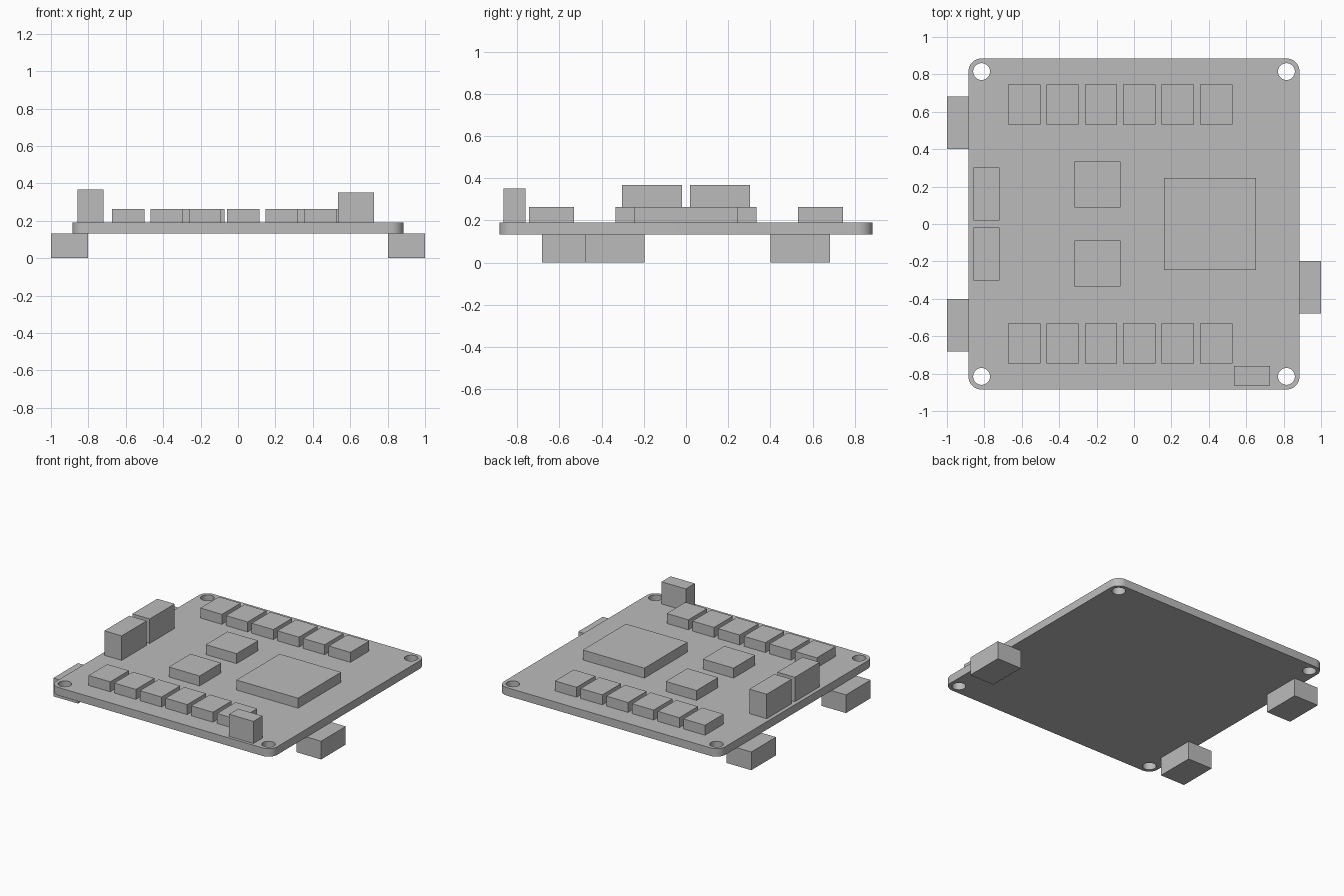
import bpy, bmesh
from math import pi, sin, cos
from mathutils import Vector

cube = bpy.data.objects.get("Cube")
if cube:
    bpy.data.objects.remove(cube, do_unlink=True)

grey = bpy.data.materials.new("plain grey")
grey.use_nodes = True
COLOUR = (0.5, 0.5, 0.5, 1)
grey.diffuse_color = COLOUR
grey.node_tree.nodes["Principled BSDF"].inputs["Base Color"].default_value = COLOUR

BOTTOM, TOP = 0.132, 0.19    # faces of the board
HALF, CORNER = 0.885, 0.07   # board half width and corner radius
HOLE_POS, HOLE_R = 0.815, 0.045
CHIP_TOP = 0.262


def add_object(name, bm):
    mesh = bpy.data.meshes.new(name)
    bmesh.ops.recalc_face_normals(bm, faces=bm.faces)
    bm.to_mesh(mesh)
    bm.free()
    mesh.materials.append(grey)
    obj = bpy.data.objects.new(name, mesh)
    bpy.context.collection.objects.link(obj)
    return obj


def box(name, x, y, z):
    """Box between the (low, high) limits on each axis."""
    bm = bmesh.new()
    bmesh.ops.create_cube(bm, size=1)
    spans = (x, y, z)
    bmesh.ops.scale(bm, vec=[b - a for a, b in spans], verts=bm.verts)
    bmesh.ops.translate(bm, vec=[(a + b) / 2 for a, b in spans], verts=bm.verts)
    return add_object(name, bm)


def arc(cx, cy, r, start, sweep, steps):
    return [Vector((cx + r * cos(start + sweep * i / steps),
                    cy + r * sin(start + sweep * i / steps), BOTTOM))
            for i in range(steps + 1)]


def add_loop(bm, points):
    verts = [bm.verts.new(p) for p in points]
    return [bm.edges.new((v, verts[i - 1])) for i, v in enumerate(verts)]


# Board: rounded square with four mounting holes
bm = bmesh.new()
quadrants = [(1, 1), (-1, 1), (-1, -1), (1, -1)]
inner = HALF - CORNER
outline = []
for i, (sx, sy) in enumerate(quadrants):
    outline += arc(sx * inner, sy * inner, CORNER, i * pi / 2, pi / 2, 10)
edges = add_loop(bm, outline)
for sx, sy in quadrants:
    edges += add_loop(bm, arc(sx * HOLE_POS, sy * HOLE_POS, HOLE_R, 0, 2 * pi, 32)[:-1])
bmesh.ops.triangle_fill(bm, edges=edges, use_beauty=True, normal=(0, 0, 1))
raised = bmesh.ops.extrude_face_region(bm, geom=bm.faces[:], use_keep_orig=True)["geom"]
bmesh.ops.translate(bm, vec=(0, 0, TOP - BOTTOM),
                    verts=[g for g in raised if isinstance(g, bmesh.types.BMVert)])
board = add_object("board", bm)
bpy.ops.object.select_all(action="DESELECT")
board.select_set(True)
bpy.context.view_layer.objects.active = board
bpy.ops.object.shade_smooth_by_angle()

# Rows of small chips along the front and back, and paired parts
for side, s in (("front", -1), ("back", 1)):
    def mirrored(low, high):
        return tuple(sorted((s * low, s * high)))
    for i in range(6):
        x = -0.674 + 0.2055 * i
        box(f"{side}_row_chip_{i + 1}", (x, x + 0.173), mirrored(0.532, 0.745), (TOP, CHIP_TOP))
    box(f"{side}_medium_chip", (-0.319, -0.073), mirrored(0.088, 0.335), (TOP, CHIP_TOP))
    box(f"{side}_tall_socket", (-0.858, -0.719), mirrored(0.018, 0.303), (TOP, 0.367))
    box(f"{side}_right_connector", (-1, -0.803), mirrored(0.4, 0.682), (0, BOTTOM))

# Single parts
box("main_chip", (0.16, 0.653), (-0.247, 0.247), (TOP, CHIP_TOP))
box("corner_socket", (0.534, 0.728), (-0.864, -0.76), (TOP, 0.35))
box("left_connector", (0.803, 1), (-0.478, -0.197), (0, BOTTOM))
